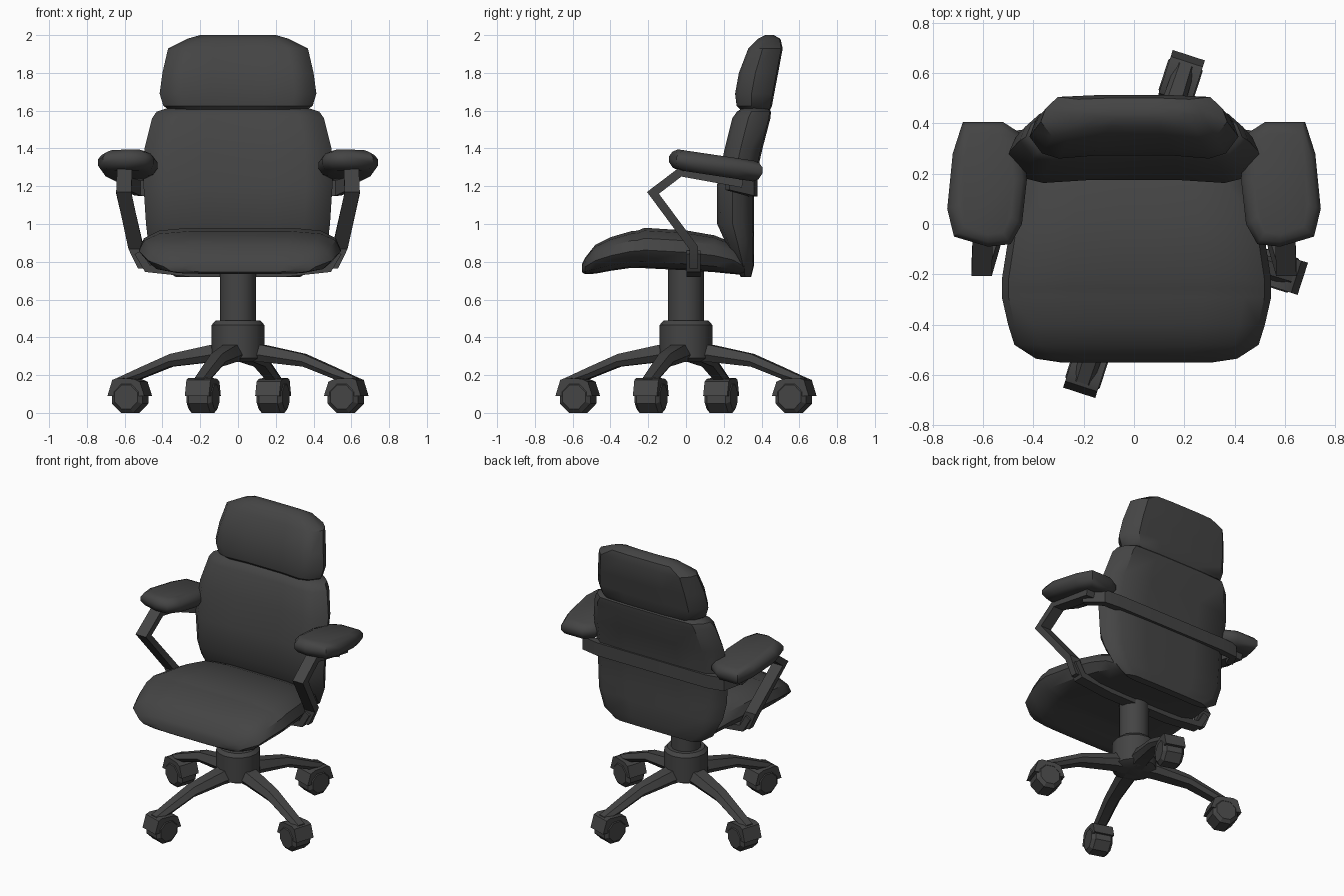
import bpy, bmesh, math
from mathutils import Vector, Matrix

if "Cube" in bpy.data.objects:
    bpy.data.objects.remove(bpy.data.objects["Cube"])

charcoal = bpy.data.materials.new("charcoal")
charcoal.diffuse_color = (0.058, 0.058, 0.058, 1)
charcoal.use_nodes = True
charcoal.node_tree.nodes["Principled BSDF"].inputs["Base Color"].default_value = charcoal.diffuse_color


def loft(name, rings, matrix=Matrix(), angle=38):
    """Skin a list of closed rings, cap the ends, smooth all but sharp edges."""
    bm = bmesh.new()
    vs = [[bm.verts.new(matrix @ Vector(p)) for p in r] for r in rings]
    n = len(vs[0])
    for a, b in zip(vs, vs[1:]):
        for i in range(n):
            bm.faces.new((a[i], a[(i + 1) % n], b[(i + 1) % n], b[i]))
    bm.faces.new(vs[0])
    bm.faces.new(vs[-1])
    bmesh.ops.recalc_face_normals(bm, faces=bm.faces)
    for f in bm.faces:
        f.smooth = True
    for e in bm.edges:
        e.smooth = e.calc_face_angle(0) < math.radians(angle)
    me = bpy.data.meshes.new(name)
    bm.to_mesh(me)
    bm.free()
    me.materials.append(charcoal)
    ob = bpy.data.objects.new(name, me)
    bpy.context.collection.objects.link(ob)
    return ob


def sweep(name, path, side, width, thick):
    """Rectangular bar along a path; side is the direction of its width."""
    pts = [Vector(p) for p in path]
    rings = []
    for i, p in enumerate(pts):
        a = (p - pts[i - 1]).normalized() if i else None
        b = (pts[i + 1] - p).normalized() if i < len(pts) - 1 else None
        t = ((a or b) + (b or a)).normalized()
        s = Vector(side)
        n = t.cross(s).normalized() * thick / 2 / max(0.6, t.dot(a or b))
        s = s * width / 2
        rings.append([p + s + n, p - s + n, p - s - n, p + s - n])
    return loft(name, rings, angle=30)


def turned(name, profile, n):
    return loft(name, [[(r * math.cos(2 * math.pi * i / n), r * math.sin(2 * math.pi * i / n), z)
                        for i in range(n)] for r, z in profile])


def mirrored(half):
    """Complete a half outline (x > 0) to a closed symmetric ring."""
    return half + [(-u, v) for u, v in reversed(half)]


# Seat: stations from front to back (y, half width, bottom, top)
seat_section = mirrored([(.3, 0), (.7, .03), (.91, .16), (1, .45), (.95, .74), (.8, .93), (.5, 1), (.15, 1)])
seat = [(-.55, .30, .745, .79), (-.535, .40, .735, .82), (-.48, .485, .737, .89), (-.40, .51, .752, .93),
        (-.29, .535, .768, .962), (-.255, .535, .768, .965), (-.22, .535, .766, .98),
        (0, .50, .755, .966), (.15, .46, .745, .94), (.25, .43, .735, .90), (.31, .40, .73, .83)]
loft("seat", [[(.01 + u * w, y, b + v * (t - b)) for u, v in seat_section] for y, w, b, t in seat])

# Backrest and headrest: levels (z, front y, rear y, half width)
back_section = mirrored([(.35, .06), (.72, 0), (.88, .1), (1, .42), (.95, .7), (.82, .96), (.4, 1)])


def cushion(name, levels):
    loft(name, [[(u * w, f + v * (r - f), z) for u, v in back_section] for z, f, r, w in levels])


cushion("backrest", [(.72, .29, .345, .33), (.78, .26, .36, .42), (.90, .21, .36, .475), (1, .165, .36, .487),
                     (1.2, .163, .36, .50), (1.4, .205, .405, .495), (1.56, .245, .447, .455),
                     (1.595, .27, .45, .43), (1.615, .30, .435, .37)])
cushion("headrest", [(1.595, .30, .44, .35), (1.625, .268, .455, .395), (1.69, .26, .467, .415),
                     (1.8, .28, .488, .40), (1.93, .33, .512, .37), (1.98, .38, .50, .27), (2, .42, .465, .20)])

# Armrest pads, tilted down to the rear, and side frames
pad_outline = [(.58, -.09), (.49, -.08), (.445, 0), (.425, .18), (.45, .36), (.52, .405),
               (.68, .405), (.72, .28), (.742, .06), (.715, -.05)]
cx, cy = .585, .16
for sx, label in ((1, "right"), (-1, "left")):
    rings = []
    for dz, k in ((-.055, .66), (-.043, .86), (-.012, 1), (.018, 1), (.043, .88), (.055, .68)):
        rings.append([(sx * (cx + (x - cx) * k), cy + (y - cy) * (.4 + .6 * k),
                       1.31 + dz - .12 * (y - cy)) for x, y in pad_outline])
    loft(label + "_arm_pad", rings, angle=50)
    sweep(label + "_arm_frame", [(sx * .60, .30, 1.215), (sx * .60, -.03, 1.275), (sx * .605, -.175, 1.165),
                                 (sx * .54, .04, .875), (sx * .49, .04, .765)], (1, 0, 0), .08, .045)

# Bar behind the backrest and bar under the seat
sweep("back_bar", [(-.60, .22, 1.225), (-.53, .34, 1.195), (-.42, .355, 1.19),
                   (.42, .355, 1.19), (.53, .34, 1.195), (.60, .22, 1.225)], (0, 0, 1), .09, .045)
sweep("under_seat_bar", [(-.53, .04, .85), (-.48, .04, .765), (-.25, .04, .74),
                         (.25, .04, .74), (.48, .04, .765), (.53, .04, .85)], (0, 1, 0), .075, .04)

# Column and hub
turned("column", [(.095, .40), (.095, .80)], 16)
turned("hub", [(.10, .27), (.14, .29), (.14, .465), (.12, .488), (.09, .488)], 16)

# Four legs with casters
leg_section = mirrored([(.6, 0), (1, .4), (.6, 1)])
leg = [(.04, .065, .27, .365), (.14, .065, .27, .36), (.37, .052, .245, .312),
       (.54, .045, .18, .24), (.665, .04, .15, .185)]
hood = [(-.10, .09), (-.075, .165), (-.04, .18), (.05, .185), (.078, .175), (.105, .09)]
for i in range(4):
    m = Matrix.Rotation(math.radians(72 + 90 * i), 4, 'Z')
    loft(f"leg_{i+1}", [[(r, u * w, b + v * (t - b)) for u, v in leg_section] for r, w, b, t in leg], m)
    loft(f"caster_hood_{i+1}", [[(.6 + x, t, z) for x, z in hood] for t in (-.067, .067)], m, 30)
    loft(f"caster_wheel_{i+1}",
         [[(.6 + r * math.cos(math.pi * (k + .5) / 4), t, .084 + r * math.sin(math.pi * (k + .5) / 4))
           for k in range(8)] for t, r in ((-.072, .068), (-.052, .091), (.052, .091), (.072, .068))], m, 30)
